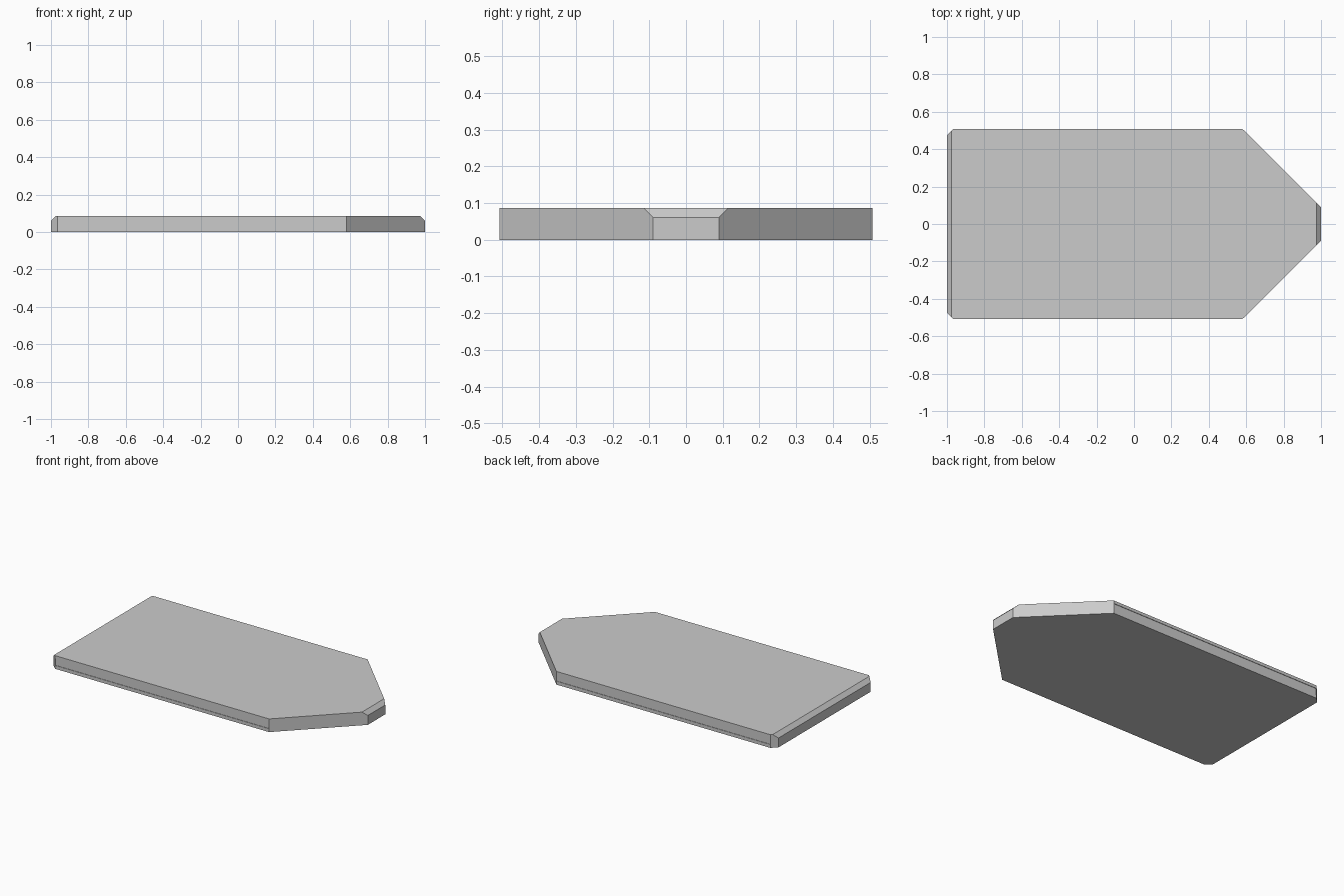
import bpy, bmesh
from mathutils import Vector

if "Cube" in bpy.data.objects:
    bpy.data.objects.remove(bpy.data.objects["Cube"])

H, W = 0.086, 0.508
bm = bmesh.new()

# Slab outline: clipped rear corners, tapered nose; mirrored across y
half = [(-1, 0.475), (-0.965, W), (0.58, W), (1, 0.09)]
outline = [(x, -y) for x, y in half] + [(x, y) for x, y in reversed(half)]
base = bm.faces.new([bm.verts.new((x, y, 0)) for x, y in outline])
ext = bmesh.ops.extrude_face_region(bm, geom=[base])
bmesh.ops.translate(bm, vec=(0, 0, H),
                    verts=[v for v in ext["geom"] if isinstance(v, bmesh.types.BMVert)])
bmesh.ops.recalc_face_normals(bm, faces=bm.faces[:])

# Top chamfers at the nose and the rear edge
for s in (-1, 1):
    cut = bmesh.ops.bisect_plane(bm, geom=bm.verts[:] + bm.edges[:] + bm.faces[:],
                                 plane_co=(s * 0.975, 0, H), plane_no=(s, 0, 1),
                                 clear_outer=True)
    edges = [e for e in cut["geom_cut"] if isinstance(e, bmesh.types.BMEdge)]
    bmesh.ops.contextual_create(bm, geom=edges)
bmesh.ops.recalc_face_normals(bm, faces=bm.faces[:])


def side_faces():
    return [f for f in bm.faces if abs(f.normal.y) > 0.99]


# Shallow groove along both long sides
for z in (0.022, 0.066):
    faces = side_faces()
    edges = list({e for f in faces for e in f.edges})
    verts = list({v for f in faces for v in f.verts})
    bmesh.ops.bisect_plane(bm, geom=verts + edges + faces,
                           plane_co=(0, 0, z), plane_no=(0, 0, 1))
bm.normal_update()
strips = [f for f in side_faces() if 0.03 < f.calc_center_median().z < 0.06]
for f in strips:
    inward = Vector((0, -0.003 if f.normal.y > 0 else 0.003, 0))
    out = bmesh.ops.extrude_face_region(bm, geom=[f])
    bmesh.ops.translate(bm, vec=inward,
                        verts=[v for v in out["geom"] if isinstance(v, bmesh.types.BMVert)])
    if f.is_valid:
        bm.faces.remove(f)
bmesh.ops.recalc_face_normals(bm, faces=bm.faces[:])

mesh = bpy.data.meshes.new("pointed_slab")
bm.to_mesh(mesh)
bm.free()
bpy.context.collection.objects.link(bpy.data.objects.new("pointed_slab", mesh))
